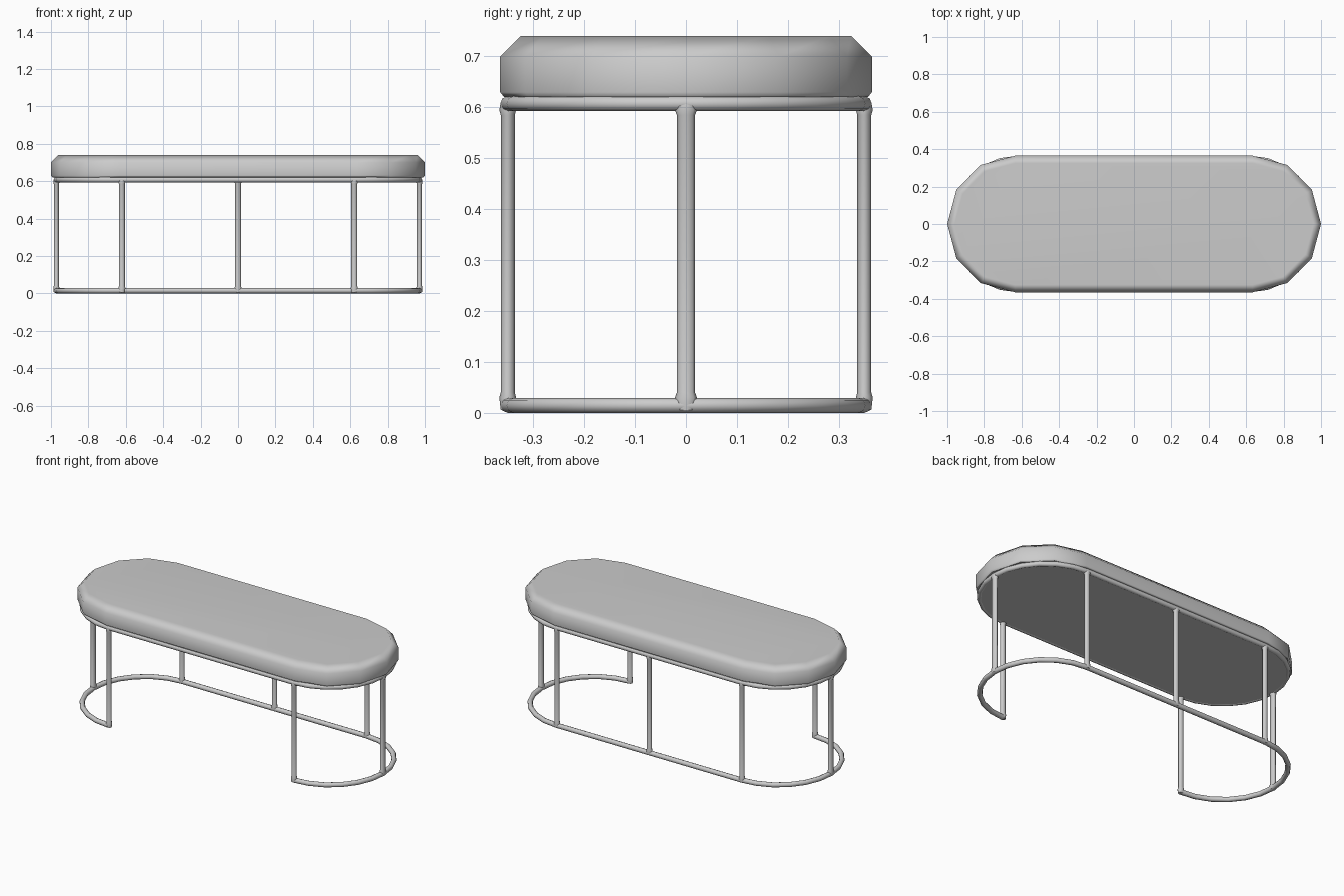
import bpy, bmesh
from math import sin, cos, pi

if "Cube" in bpy.data.objects:
    bpy.data.objects.remove(bpy.data.objects["Cube"])


def smooth(obj, angle=0.9):
    bpy.ops.object.select_all(action='DESELECT')
    obj.select_set(True)
    bpy.context.view_layer.objects.active = obj
    bpy.ops.object.shade_smooth_by_angle(angle=angle)


def arc(cx, r, start, n):
    """Half circle around (cx, 0), counter-clockwise from start."""
    return [(cx + r * cos(start + pi * i / n), r * sin(start + pi * i / n))
            for i in range(n + 1)]


def stadium(name, cx, radius, sides, profile):
    """Closed solid from stacked stadium outlines; profile is (inset, z) rows."""
    bm = bmesh.new()
    rows = []
    for inset, z in profile:
        r = radius - inset
        outline = arc(cx, r, -pi / 2, sides) + arc(-cx, r, pi / 2, sides)
        rows.append([bm.verts.new((x, y, z)) for x, y in outline])
    for low, high in zip(rows, rows[1:]):
        for i in range(len(low)):
            j = (i + 1) % len(low)
            bm.faces.new((low[i], low[j], high[j], high[i]))
    bm.faces.new(rows[-1])
    bm.faces.new(rows[0][::-1])
    mesh = bpy.data.meshes.new(name)
    bm.to_mesh(mesh)
    bm.free()
    obj = bpy.data.objects.new(name, mesh)
    bpy.context.collection.objects.link(obj)
    smooth(obj)
    return obj


def tube(name, points, radius, cyclic=False, scale=(1, 1), at=(0, 0), radii=None):
    """Eight-sided round bar along a path, made into a mesh."""
    curve = bpy.data.curves.new(name, 'CURVE')
    curve.dimensions = '3D'
    curve.bevel_depth = radius
    curve.bevel_resolution = 2
    curve.use_fill_caps = True
    spline = curve.splines.new('POLY')
    spline.points.add(len(points) - 1)
    for i, co in enumerate(points):
        spline.points[i].co = (*co, 1)
        spline.points[i].radius = radii[i] if radii else 1
    spline.use_cyclic_u = cyclic
    obj = bpy.data.objects.new(name, curve)
    bpy.context.collection.objects.link(obj)
    obj.location = (*at, 0)
    obj.scale = (*scale, 1)
    bpy.ops.object.select_all(action='DESELECT')
    obj.select_set(True)
    bpy.context.view_layer.objects.active = obj
    bpy.ops.object.convert(target='MESH')
    smooth(bpy.context.object)


T, R, CX = 0.0147, 0.350, 0.621

# Padded seat with chamfered rims, top kept flat in shading
cushion = stadium("seat_cushion", 0.635, 0.365, 6,
                  [(0.008, 0.62), (0, 0.63), (0, 0.70), (0.040, 0.74)])
cushion.modifiers.new("flat_top", 'WEIGHTED_NORMAL').keep_sharp = True

# Board that fills the top rail
stadium("seat_board", CX, R, 12, [(0, 0.596), (0, 0.619)])

# Closed rail under the seat and floor rail that is open at the front
right, left = arc(CX, R, -pi / 2, 12), arc(-CX, R, pi / 2, 12)
tube("top_rail", [(x, y, 0.6075) for x, y in right + left], T, cyclic=True)
tube("floor_rail", [(x, y, T) for x, y in right + left], T)

# Legs, flared at the joints: two in front, three at the back, one at each end
legs = [("front_leg_left", -CX, -R), ("front_leg_right", CX, -R),
        ("back_leg_left", -CX, R), ("back_leg_middle", 0, R),
        ("back_leg_right", CX, R),
        ("end_leg_left", -CX - R, 0), ("end_leg_right", CX + R, 0)]
heights = [0.006, 0.03, 0.04, 0.585, 0.595, 0.61]
for name, x, y in legs:
    scale = (1, 1.3) if y == 0 else (1.15, 1)
    tube(name, [(0, 0, z) for z in heights], 0.0138, scale=scale, at=(x, y),
         radii=[1, 1.2, 1, 1, 1.2, 1])
